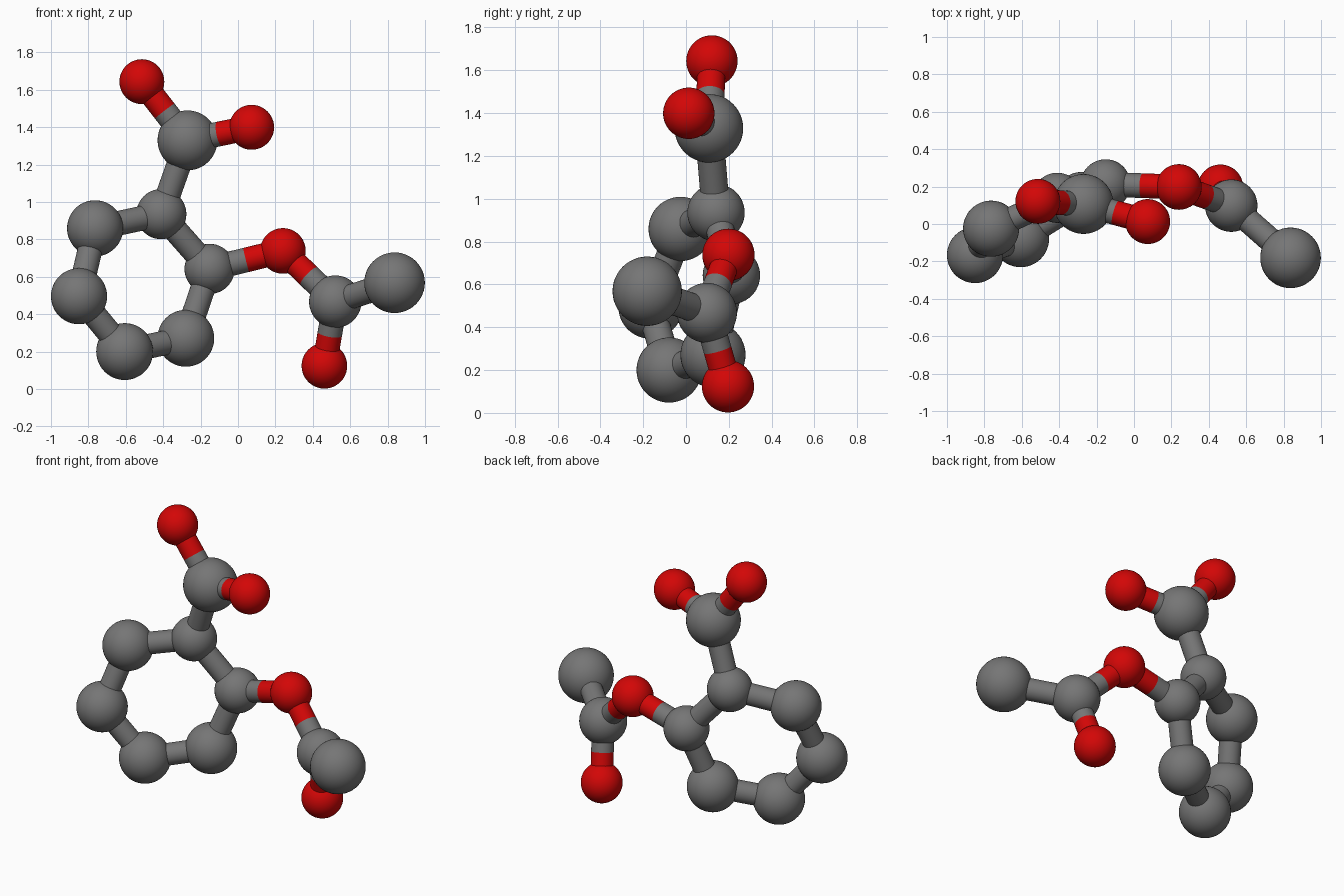
import bpy
from mathutils import Vector

if "Cube" in bpy.data.objects:
    bpy.data.objects.remove(bpy.data.objects["Cube"])

red = bpy.data.materials.new("red")
red.diffuse_color = (0.65, 0.002, 0.002, 1)
red.use_nodes = True
red.node_tree.nodes["Principled BSDF"].inputs["Base Color"].default_value = red.diffuse_color
dark_grey = bpy.data.materials.new("dark_grey")
dark_grey.diffuse_color = (0.18, 0.18, 0.18, 1)
dark_grey.use_nodes = True
dark_grey.node_tree.nodes["Principled BSDF"].inputs["Base Color"].default_value = dark_grey.diffuse_color

BOND_R = 0.066

# atoms: position, radius, is it red
ATOMS = {
    "ring_1": ((-0.41, 0.14, 0.935), 0.134, False),
    "ring_2": ((-0.152, 0.212, 0.642), 0.134, False),
    "ring_3": ((-0.279, 0.126, 0.271), 0.152, False),
    "ring_4": ((-0.606, -0.079, 0.2), 0.152, False),
    "ring_5": ((-0.85, -0.166, 0.496), 0.150, False),
    "ring_6": ((-0.764, -0.025, 0.859), 0.150, False),
    "acid_carbon": ((-0.27, 0.107, 1.329), 0.160, False),
    "acid_oxygen_top": ((-0.514, 0.121, 1.643), 0.120, True),
    "acid_oxygen_side": ((0.073, 0.013, 1.399), 0.120, True),
    "link_oxygen": ((0.24, 0.198, 0.738), 0.122, True),
    "branch_carbon": ((0.52, 0.098, 0.467), 0.140, False),
    "branch_oxygen": ((0.462, 0.196, 0.124), 0.122, True),
    "end_carbon": ((0.837, -0.181, 0.568), 0.162, False),
}

BONDS = [(f"ring_{i}", f"ring_{i % 6 + 1}") for i in range(1, 7)] + [
    ("ring_1", "acid_carbon"),
    ("acid_carbon", "acid_oxygen_top"),
    ("acid_carbon", "acid_oxygen_side"),
    ("ring_2", "link_oxygen"),
    ("branch_carbon", "link_oxygen"),
    ("branch_carbon", "branch_oxygen"),
    ("branch_carbon", "end_carbon"),
]


def finish(name, is_red):
    ob = bpy.context.object
    ob.name = name
    bpy.ops.object.shade_smooth_by_angle()
    ob.data.materials.append(red if is_red else dark_grey)


def rod(name, a, b, is_red):
    d = b - a
    bpy.ops.mesh.primitive_cylinder_add(
        vertices=32, radius=BOND_R, depth=d.length, location=(a + b) / 2,
        rotation=d.to_track_quat('Z', 'Y').to_euler())
    finish(name, is_red)


# balls
for name, (pos, r, is_red) in ATOMS.items():
    bpy.ops.mesh.primitive_uv_sphere_add(segments=48, ring_count=24, radius=r, location=pos)
    finish(name + "_ball", is_red)

# sticks, split in two colours where they reach a red ball
for a, b in BONDS:
    pa, pb = Vector(ATOMS[a][0]), Vector(ATOMS[b][0])
    name = f"stick_{a}_to_{b}"
    if ATOMS[b][2]:
        mid = (pa + pb) / 2
        rod(name + "_grey_half", pa, mid, False)
        rod(name + "_red_half", mid, pb, True)
    else:
        rod(name, pa, pb, False)
